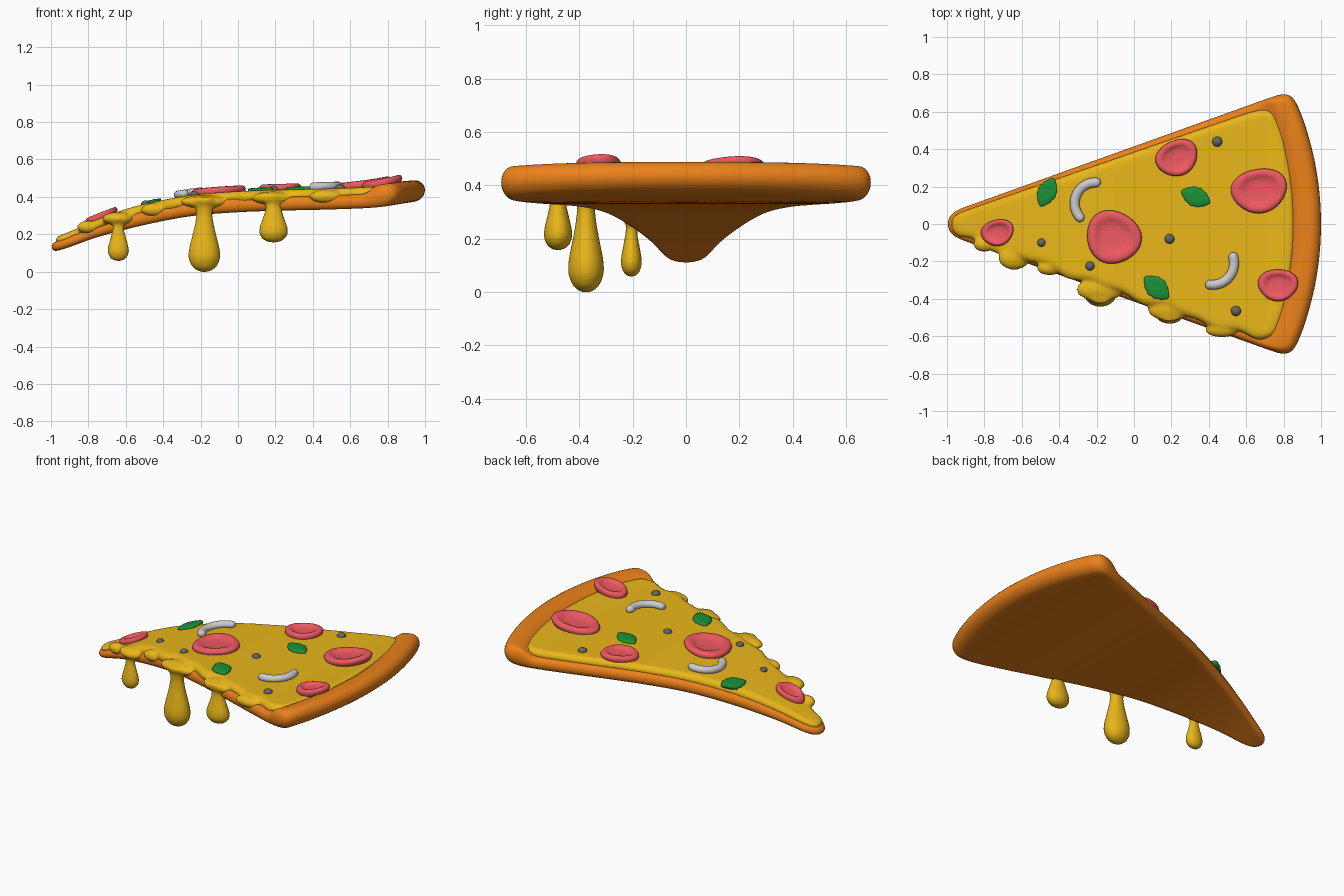
import bpy, bmesh, math
from mathutils import Vector

if "Cube" in bpy.data.objects:
    bpy.data.objects.remove(bpy.data.objects["Cube"])

ZB = [.105, .185, .25, .297, .318, .327, .333, .345, .38]  # underside height along x


def zb(x):
    f = min(max((x + 1) / .25, 0), 7.999)
    i, t = int(f), f - int(f)
    p = [ZB[min(max(i + k, 0), 8)] for k in (-1, 0, 1, 2)]
    return p[1] + .5 * t * (p[2] - p[0] + t * (2 * p[0] - 5 * p[1] + 4 * p[2] - p[3]
                            + t * (3 * (p[1] - p[2]) + p[3] - p[0])))


def smooth(t):
    t = min(max(t, 0), 1)
    return t * t * (3 - 2 * t)


def thin(x):
    return .7 + .3 * smooth((x + 1) / .5)


def top(x):
    return zb(x) + .112 * thin(x)


def mat(name, *rgb):
    m = bpy.data.materials.new(name)
    m.diffuse_color = (*rgb, 1)
    m.use_nodes = True
    m.node_tree.nodes["Principled BSDF"].inputs["Base Color"].default_value = m.diffuse_color
    return m


def build(name, shells, material):
    """Skin each shell, given as a stack of closed rings; collapsed rings make the poles."""
    bm = bmesh.new()
    for rings in shells:
        vs = [[bm.verts.new(p) for p in r] for r in rings]
        n = len(vs[0])
        for a, b in zip(vs, vs[1:]):
            for i in range(n):
                j = (i + 1) % n
                bm.faces.new((a[i], a[j], b[j], b[i]))
        bmesh.ops.remove_doubles(bm, verts=[v for r in vs for v in r], dist=1e-4)
    bmesh.ops.recalc_face_normals(bm, faces=bm.faces[:])
    for f in bm.faces:
        f.smooth = True
    me = bpy.data.meshes.new(name)
    bm.to_mesh(me)
    bm.free()
    ob = bpy.data.objects.new(name, me)
    bpy.context.collection.objects.link(ob)
    if material:
        me.materials.append(material)
    return ob


def outline(tip_r, corner, back_x, back_r, n=240):
    """Symmetric wedge outline: round tip, straight sides, arched back."""
    half = []
    for k in range(9):
        a = math.radians(180 - 70.2 * k / 8)
        half.append((-.92 + tip_r * math.cos(a), tip_r * math.sin(a)))
    half += corner
    y0 = corner[-1][1]
    for k in range(1, 13):
        y = y0 * (1 - k / 12)
        half.append((back_x - back_r + math.sqrt(back_r ** 2 - y * y), y))
    pts = [Vector(p) for p in half + [(x, -y) for x, y in half[-2::-1]]]
    cum = [0]
    for a, b in zip(pts, pts[1:]):
        cum.append(cum[-1] + (b - a).length)
    out, s = [], 0
    for i in range(n):
        d = cum[-1] * i / n
        while cum[s + 1] < d:
            s += 1
        out.append(pts[s].lerp(pts[s + 1], (d - cum[s]) / (cum[s + 1] - cum[s])))
    for _ in range(3):
        out = [(out[i - 1] + 2 * out[i] + out[(i + 1) % n]) / 4 for i in range(n)]
    return out


def slab(pts, radius, lo, hi):
    """Round-edged plate between two height functions."""
    n, m, rings = len(pts), 14, []

    def ring(s, ang):
        r = []
        for i, p in enumerate(pts):
            t = (pts[(i + 1) % n] - pts[i - 1]).normalized()
            q = p + Vector((t.y, -t.x)) * radius(p.x) * (1 - math.cos(ang))
            q = q.lerp(Vector((min(max(p.x, -.9), .6), 0)), s)
            a, b = lo(q.x, q.y), hi(q.x, q.y)
            r.append(Vector((q.x, q.y, (a + b) / 2 + (b - a) / 2 * math.sin(ang))))
        return r
    for k in range(m, 0, -1):
        rings.append(ring(k / m, -math.pi / 2))
    for k in range(-6, 7):
        rings.append(ring(0, math.pi / 2 * k / 6))
    for k in range(1, m + 1):
        rings.append(ring(k / m, math.pi / 2))
    return rings


def lathe(prof, cx, cy, rx, ry, rot=0, zf=lambda x: 0, n=32, shape=lambda a: (math.cos(a), math.sin(a))):
    c, s = math.cos(math.radians(rot)), math.sin(math.radians(rot))
    rings = []
    for r, z in prof:
        ring = []
        for i in range(n):
            u, v = shape(2 * math.pi * i / n)
            u, v = u * r * rx, v * r * ry
            x, y = cx + u * c - v * s, cy + u * s + v * c
            ring.append((x, y, z + zf(x)))
        rings.append(ring)
    return rings


def ball(x, y, z, rx, ry, rz):
    prof = [(math.sin(math.pi * k / 12), z - rz * math.cos(math.pi * k / 12)) for k in range(13)]
    return lathe(prof, x, y, rx, ry, n=24)


# dough with raised crust
dough = mat("baked_dough", .83, .22, .01)


def dough_top(x, y):
    d = 1.69 - math.hypot(x + .69, y)
    return zb(x) + .075 * thin(x) + .045 * smooth((.2 - d) / .1) - .008 * smooth((x - .85) / .15)


build("dough_and_crust", [slab(
    outline(.08, [(.74, .68), (.80, .70), (.845, .69), (.872, .64)], 1.0, 1.69),
    lambda x: .03 + .03 * smooth((x - .7) / .2), lambda x, y: zb(x), dough_top)], dough)

# melted cheese: sheet with wavy front edge, lobes and drips
cheese = mat("cheese", .82, .47, .01)
sheet = slab(outline(.064, [(.62, .60), (.70, .617), (.755, .60), (.785, .52)], .86, 2.0),
             lambda x: .035, lambda x, y: zb(x) + .045 * thin(x), lambda x, y: top(x))


def edge(x):
    return .07 + .36 * (x + .95)


for r in sheet:
    for p in r:
        if p.y < 0:
            v = max(p.y / edge(max(p.x, -.93)), -1)
            p.y += v * (.012 + .012 * math.sin(17 * p.x + 1) + .008 * math.sin(31 * p.x)) * smooth((.75 - p.x) / .15)
shells = [sheet]
DROP = [(0, 0), (.4, .015), (.75, .07), (.95, .15), (1, .22), (.95, .32), (.78, .46),
        (.6, .62), (.5, .76), (.55, .87), (.8, .95), (.7, .99), (0, 1)]
for x, y, rx, ry, z0 in [(-.64, -.205, .058, .04, .055), (-.18, -.375, .086, .068, -.003), (.19, -.48, .078, .054, .155)]:
    z1 = top(x) - .015
    shells.append(lathe([(r, z0 + h * (z1 - z0)) for r, h in DROP], x, y, rx, ry))
    shells.append(ball(x, y + .025, zb(x) + .068, rx * 1.5, .065, .036))
for x, rx in [(-.45, .07), (.47, .09), (-.8, .06)]:
    shells.append(ball(x, -edge(x) + .015, zb(x) + .07, rx, .04, .036))
ob = build("melted_cheese", shells, cheese)
md = ob.modifiers.new("blend", "REMESH")
md.mode, md.voxel_size, md.use_smooth_shade = "VOXEL", .011, True
md = ob.modifiers.new("soften", "SMOOTH")
md.factor, md.iterations = .5, 4

# sausage slices with cupped centres
red = mat("sausage", .85, .1, .12)
CUP = [(0, -.02), (.9, -.02), (.98, .0), (1, .012), (.97, .022), (.9, .029), (.8, .031),
       (.68, .028), (.58, .02), (.45, .016), (.2, .015), (0, .015)]
for k, (x, y, rx, ry, rot, tilt) in enumerate([
        (-.73, -.045, .088, .07, 15, 0), (-.11, -.07, .148, .14, -30, 0), (.23, .355, .115, .095, 25, 0),
        (.67, .18, .15, .118, 10, .08), (.77, -.325, .107, .085, 0, .08)]):
    build(f"sausage_slice_{k + 1}", [lathe(
        CUP, x, y, rx, ry, rot, lambda q: top(q) + tilt * (q - x + .08), 48,
        lambda a: (math.cos(a) * (1 + .04 * math.sin(3 * a)), math.sin(a) * (1 + .04 * math.sin(3 * a))))], red)

# basil leaves
green = mat("leaf", .01, .28, .04)


def leaf(a):
    w = 1 + .05 * math.sin(14 * a)
    return math.cos(a), math.sin(a) * (1 - .45 * math.cos(a) ** 2) * w


for k, (x, y, l, w, rot) in enumerate([(-.465, .17, .083, .05, 65), (.33, .145, .083, .052, -22), (.12, -.34, .085, .055, -42)]):
    build(f"leaf_{k + 1}", [lathe([(0, -.01), (1, -.01), (1, .008), (.9, .012), (.4, .014), (0, .012)],
                                 x, y, l, w, rot, top, 56, leaf)], green)

# onion arcs, swept tube with rounded ends
onion = mat("onion", .6, .6, .6)
for k, (x, y, R, a0, a1) in enumerate([(-.205, .11, .112, 75, 235), (.42, -.21, .115, -110, 30)]):
    rings = []
    for i in range(33):
        t = i / 32
        a = math.radians(a0 + (a1 - a0) * t)
        e = min(t, 1 - t) / .09
        r = .026 * math.sqrt(max(0, 1 - (1 - min(e, 1)) ** 2))
        ring = []
        for j in range(16):
            b = 2 * math.pi * j / 16
            q = R + r * math.cos(b)
            px = x + q * math.cos(a)
            ring.append((px, y + q * math.sin(a), top(x + R * math.cos(a)) + .012 + r * .9 * math.sin(b)))
        rings.append(ring)
    build(f"onion_arc_{k + 1}", [rings], onion)

# peppercorns
dark = mat("peppercorn", .13, .13, .13)
for k, (x, y, r) in enumerate([(.445, .44, .027), (-.495, -.1, .022), (-.235, -.225, .024), (.19, -.08, .026), (.545, -.465, .027)]):
    build(f"peppercorn_{k + 1}", [ball(x, y, top(x), r, r, r * .8)], dark)
